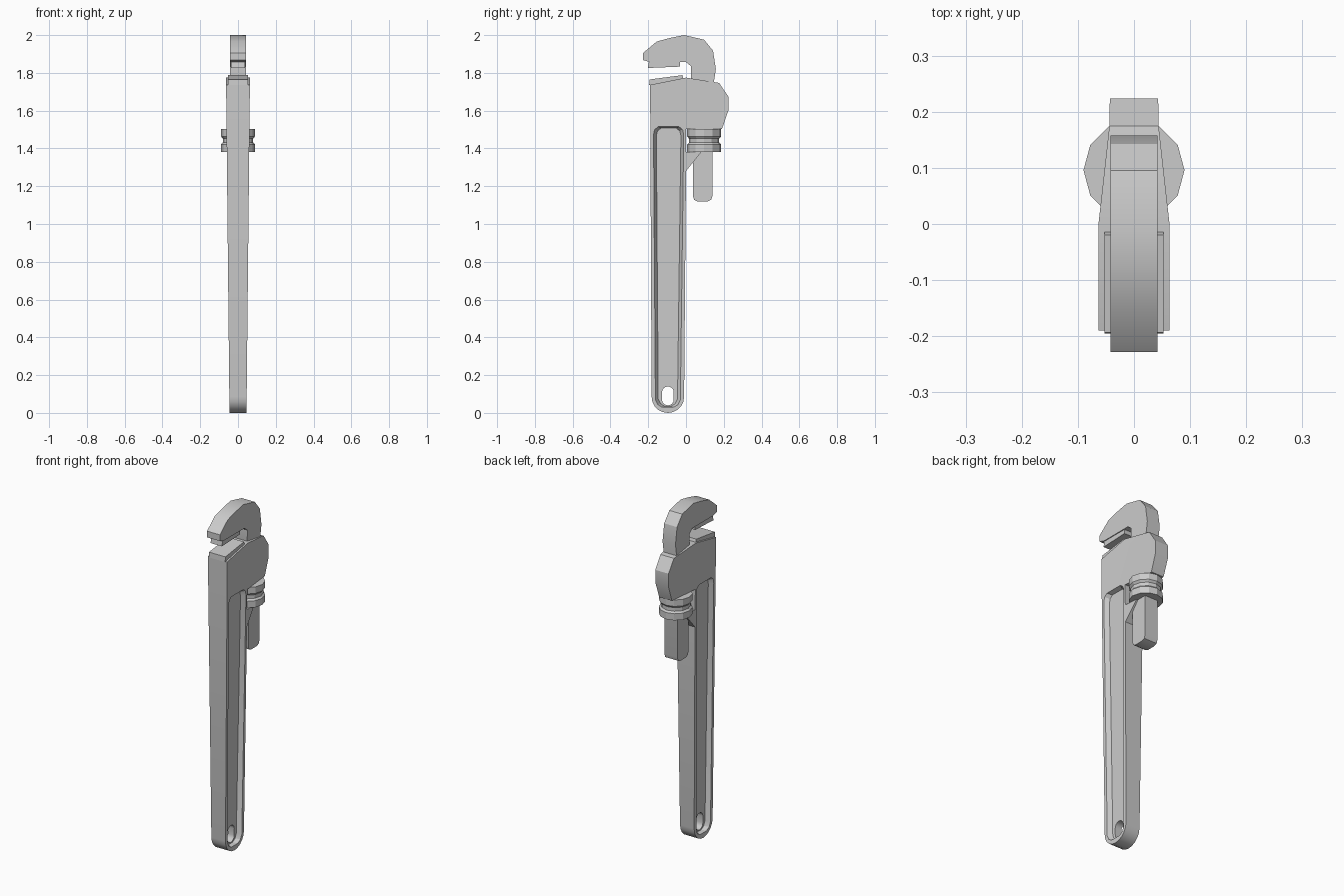
import bpy, bmesh, math
from mathutils import Vector

if "Cube" in bpy.data.objects:
    bpy.data.objects.remove(bpy.data.objects["Cube"])


def make_object(name, bm, smooth=True):
    bmesh.ops.recalc_face_normals(bm, faces=bm.faces)
    mesh = bpy.data.meshes.new(name)
    bm.to_mesh(mesh)
    bm.free()
    obj = bpy.data.objects.new(name, mesh)
    bpy.context.collection.objects.link(obj)
    if smooth:
        bpy.context.view_layer.objects.active = obj
        obj.select_set(True)
        bpy.ops.object.shade_smooth_by_angle(angle=math.radians(30))
        obj.select_set(False)
    return obj


def loft(sections):
    """Join closed loops of equal length and cap both ends."""
    bm = bmesh.new()
    loops = [[bm.verts.new(p) for p in s] for s in sections]
    n = len(loops[0])
    for a, b in zip(loops, loops[1:]):
        for i in range(n):
            j = (i + 1) % n
            bm.faces.new((a[i], a[j], b[j], b[i]))
    bm.faces.new(loops[0])
    bm.faces.new(loops[-1])
    return bm


def slab(points, half):
    """Extrude a side (y, z) profile evenly either side of x = 0."""
    return loft([[(x, y, z) for y, z in points] for x in (-half, half)])


def arc(cy, cz, ry, rz, start, end, steps):
    angles = [math.radians(start + (end - start) * i / steps) for i in range(steps + 1)]
    return [(cy + ry * math.cos(a), cz + rz * math.sin(a)) for a in angles]


def half_width(y, z):
    return 0.045 + 0.018 * z / 1.74 - 0.11 * min(max(y, 0), 0.175)


def cut(target, cutter):
    mod = target.modifiers.new("cut", 'BOOLEAN')
    mod.object, mod.operation, mod.solver = cutter, 'DIFFERENCE', 'EXACT'
    bpy.context.view_layer.objects.active = target
    bpy.ops.object.modifier_apply(modifier=mod.name)
    bpy.data.objects.remove(cutter)


# Handle and housing: one side profile, thinner toward the bottom and the back
body_profile = arc(-0.096, 0.085, 0.086, 0.085, 180, 360, 10) + [
    (0, 1.28), (0.082, 1.382), (0.0, 1.382), (0.0, 1.502), (0.19, 1.502),
    (0.224, 1.6), (0.224, 1.675), (0.175, 1.747), (0, 1.775), (-0.19, 1.737)]
bm = slab(body_profile, 1)
for y in (0.0, 0.175):
    bmesh.ops.bisect_plane(bm, geom=bm.verts[:] + bm.edges[:] + bm.faces[:],
                           plane_co=(0, y, 0), plane_no=(0, 1, 0), dist=0.0005)
for v in bm.verts:
    v.co.x *= half_width(v.co.y, v.co.z)
body = make_object("handle_and_housing", bm, smooth=False)


# Long recess with sloped walls on both faces of the handle
def recess_outline(inset):
    top, low = 1.515 - inset * 0.5, 0.03 + inset * 0.3
    a, b = -0.172 + inset, -0.012 - inset
    c, d = -0.162 + inset, -0.03 - inset
    return [(c, low + 0.04), (c + 0.012, low + 0.014), (c + 0.035, low),
            (d - 0.035, low), (d - 0.012, low + 0.014), (d, low + 0.04),
            (b, top - 0.04), (b - 0.006, top - 0.015), (b - 0.025, top),
            (a + 0.025, top), (a + 0.006, top - 0.015), (a, top - 0.04)]


for side in (-1, 1):
    rings = [[(side * (half_width(y, z) + lift), y, z) for y, z in recess_outline(inset)]
             for inset, lift in ((-0.006, 0.01), (0.015, -0.025))]
    cut(body, make_object("recess_cutter", loft(rings), smooth=False))

# Hanging hole
hole = arc(-0.096, 0.11, 0.031, 0.03, 0, 180, 8) + arc(-0.096, 0.07, 0.031, 0.03, 180, 360, 8)
cut(body, make_object("hole_cutter", slab(hole, 0.2), smooth=False))
body.select_set(True)
bpy.context.view_layer.objects.active = body
bpy.ops.object.shade_smooth_by_angle(angle=math.radians(30))
body.select_set(False)

# Hook jaw with its shank running down through the housing
hook_profile = [
    (-0.228, 1.905), (-0.155, 1.966), (-0.085, 1.985), (-0.01, 2.0), (0.095, 1.976),
    (0.143, 1.918), (0.158, 1.82), (0.14, 1.70), (0.14, 1.15), (0.133, 1.128),
    (0.115, 1.12), (0.06, 1.12), (0.043, 1.128), (0.036, 1.15), (0.036, 1.70),
    (0.025, 1.76), (0.027, 1.835), (0.0, 1.857), (-0.033, 1.857), (-0.19, 1.857),
    (-0.228, 1.868)]
make_object("hook_jaw", slab(hook_profile, 0.042))

# Gripping pads on both jaws
make_object("upper_jaw_pad", slab(
    [(-0.202, 1.826), (-0.033, 1.833), (-0.033, 1.862), (-0.195, 1.87)], 0.037))
make_object("lower_jaw_pad", slab(
    [(-0.195, 1.735), (-0.012, 1.765), (-0.02, 1.788), (-0.193, 1.765)], 0.053))

# Twelve-sided adjusting nut with a groove round the middle
nut_rings = [(0.09, 1.382), (0.09, 1.421), (0.08, 1.431), (0.08, 1.452),
             (0.09, 1.464), (0.09, 1.502)]
make_object("adjusting_nut", loft(
    [[(r * math.cos(i * math.pi / 6), 0.096 + r * math.sin(i * math.pi / 6), z)
      for i in range(12)] for r, z in nut_rings]), smooth=False)
